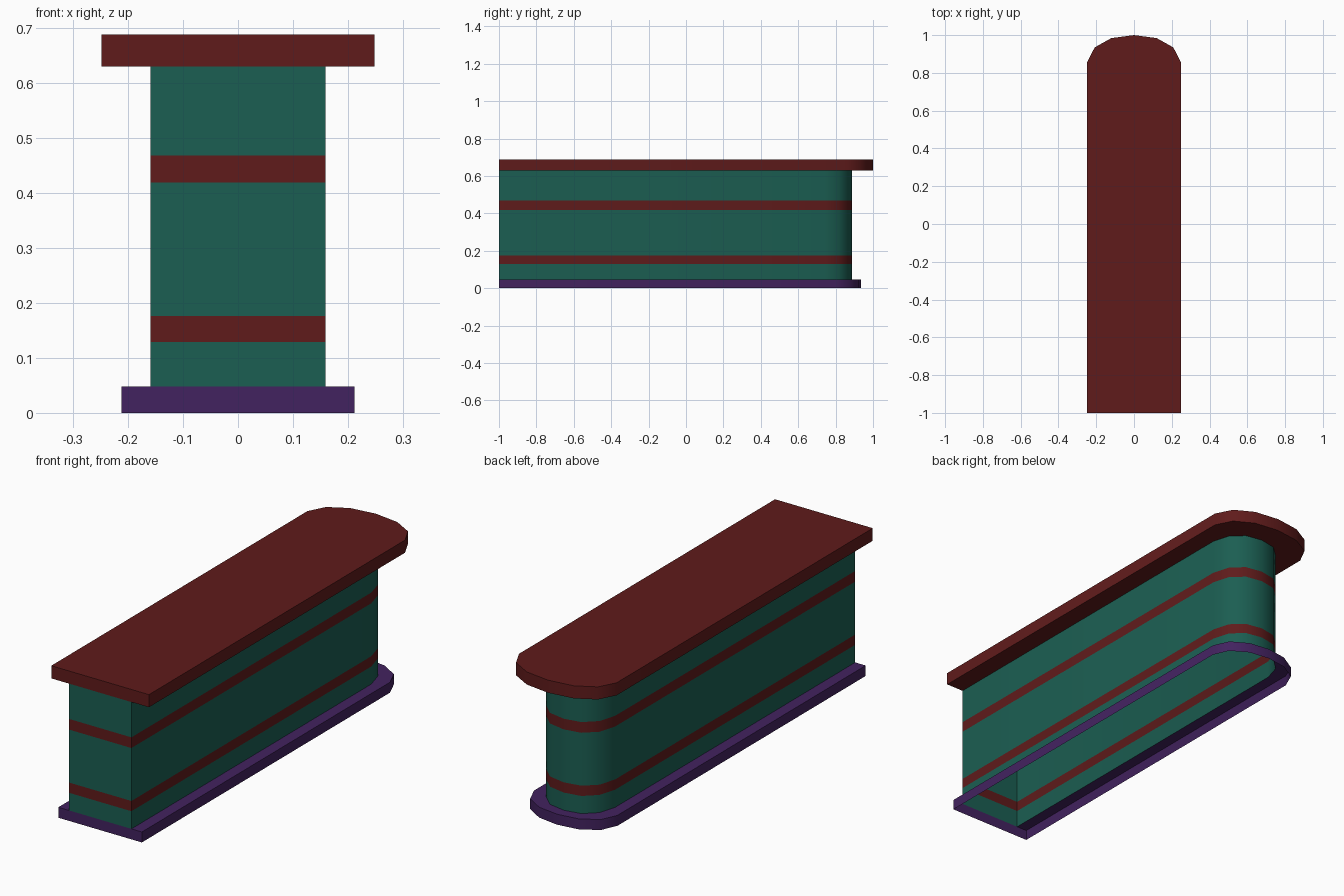
import bpy, bmesh, math

if "Cube" in bpy.data.objects:
    bpy.data.objects.remove(bpy.data.objects["Cube"])

# Half outlines of the rounded back end (x, y), from shoulder to centre
TOP = [(0.248, 0.857), (0.208, 0.935), (0.12, 0.984), (0, 1.0)]
BODY = [(0.159, 0.74), (0.136, 0.82), (0.08, 0.872), (0, 0.887)]
BASE = [(0.212, 0.80), (0.179, 0.874), (0.10, 0.921), (0, 0.935)]


def material(name, rgb):
    m = bpy.data.materials.new(name)
    m.diffuse_color = (*rgb, 1)
    m.use_nodes = True
    m.node_tree.nodes["Principled BSDF"].inputs["Base Color"].default_value = m.diffuse_color
    return m


RED = material("dark_red", (0.115, 0.011, 0.011))
GREEN = material("teal_green", (0.011, 0.112, 0.084))
PURPLE = material("purple", (0.055, 0.016, 0.115))


def outline(half):
    """Full counter-clockwise outline with a square front at y = -1."""
    w = half[0][0]
    return [(-w, -1), (w, -1)] + half + [(-x, y) for x, y in half[-2::-1]]


def shell(name, levels, mats, cap=False):
    """Skin a stack of (half outline, z) levels; mats gives one slot per strip."""
    bm = bmesh.new()
    rings = [[bm.verts.new((x, y, z)) for x, y in outline(h)] for h, z in levels]
    for a, b, slot in zip(rings, rings[1:], mats):
        n = len(a)
        for i in range(n):
            j = (i + 1) % n
            # the flush front edge has no ledge
            if a[i].co.z == b[i].co.z and i == 0:
                continue
            f = bm.faces.new((a[i], a[j], b[j], b[i]))
            f.material_index = slot
    if cap:
        bm.faces.new(rings[-1])
    me = bpy.data.meshes.new(name)
    bm.to_mesh(me)
    bm.free()
    ob = bpy.data.objects.new(name, me)
    bpy.context.collection.objects.link(ob)
    bpy.ops.object.select_all(action='DESELECT')
    ob.select_set(True)
    bpy.context.view_layer.objects.active = ob
    bpy.ops.object.shade_smooth_by_angle(angle=math.radians(40))
    return ob


# Plinth: outer wall and ledge, open underneath
plinth = shell("plinth", [(BASE, 0), (BASE, 0.048), (BODY, 0.048)], [0, 0])
plinth.data.materials.append(PURPLE)

# Counter body: green walls with two red bands
heights = [0.048, 0.129, 0.176, 0.419, 0.468, 0.63]
body = shell("counter_body", [(BODY, z) for z in heights], [0, 1, 0, 1, 0])
body.data.materials.append(GREEN)
body.data.materials.append(RED)

# Counter top: overhanging slab
top = shell("counter_top", [(BODY, 0.63), (TOP, 0.63), (TOP, 0.688)], [0, 0], cap=True)
top.data.materials.append(RED)
